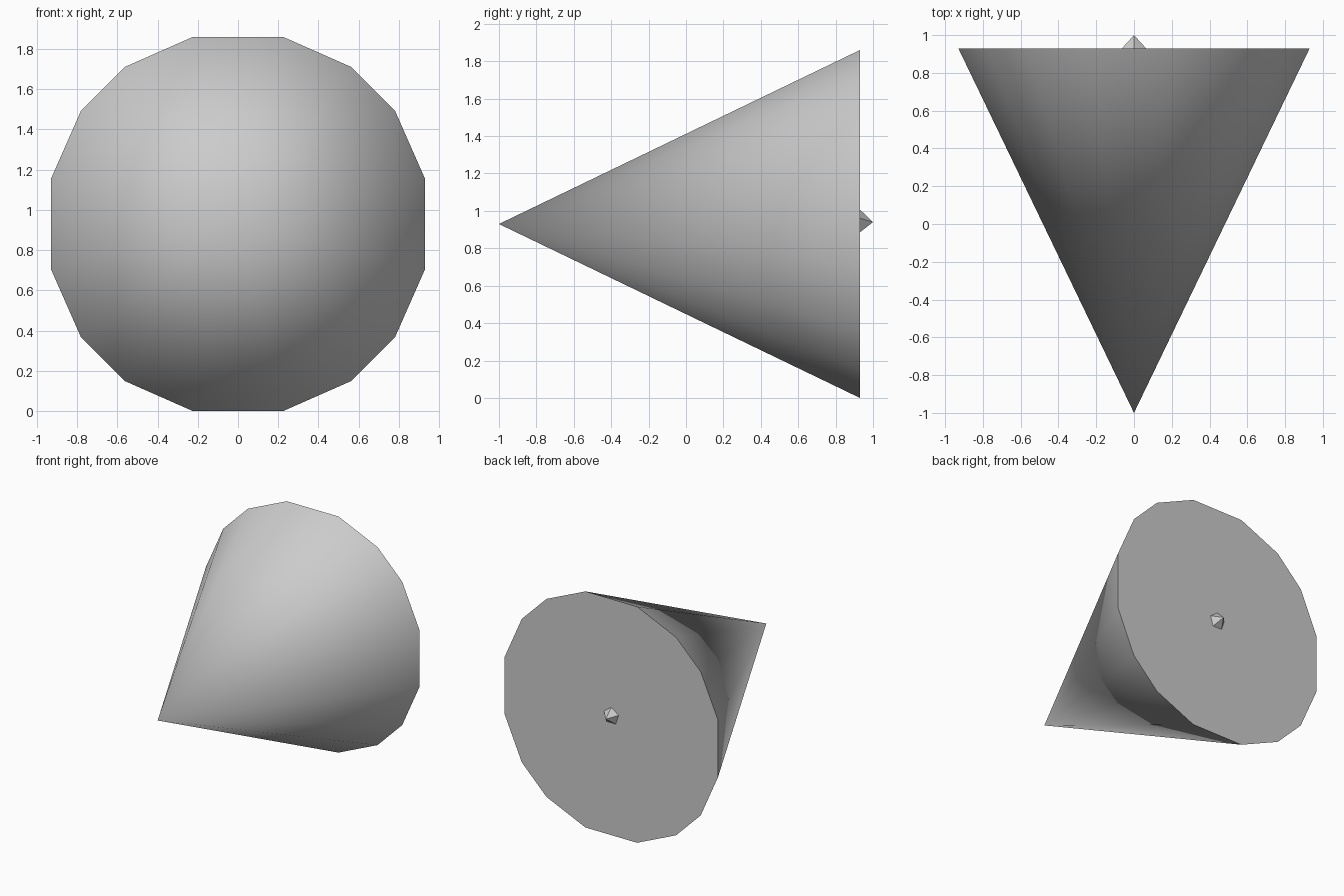
import bpy
import bmesh
import math

if "Cube" in bpy.data.objects:
    bpy.data.objects.remove(bpy.data.objects["Cube"])

grey = bpy.data.materials.new("plain grey")
grey.diffuse_color = (0.6, 0.6, 0.6, 1)
grey.use_nodes = True
grey.node_tree.nodes["Principled BSDF"].inputs["Base Color"].default_value = grey.diffuse_color


def pointed_solid(name, ring, base_y, tip):
    """Closed pyramid: ring of (x, z) points at base_y joined to a tip."""
    bm = bmesh.new()
    base = [bm.verts.new((x, base_y, z)) for x, z in ring]
    apex = bm.verts.new(tip)
    bm.faces.new(base)
    for i, v in enumerate(base):
        bm.faces.new((v, apex, base[(i + 1) % len(base)]))
    bmesh.ops.recalc_face_normals(bm, faces=bm.faces)
    mesh = bpy.data.meshes.new(name)
    bm.to_mesh(mesh)
    bm.free()
    mesh.materials.append(grey)
    ob = bpy.data.objects.new(name, mesh)
    bpy.context.collection.objects.link(ob)
    return ob


# Main cone: sixteen-sided rim, mirrored from one quarter outline
MID = 0.93
quarter = [(0.93, 0.225), (0.78, 0.565), (0.565, 0.78), (0.225, 0.93)]
half = quarter + [(-x, z) for x, z in reversed(quarter)]
rim = [(x, MID + z) for x, z in half] + [(-x, MID - z) for x, z in half]
cone = pointed_solid("cone_body", rim, 0.93, (0, -1, MID))

# Small five-sided point standing out of the flat back
nub_ring = [(0.072 * math.sin(a), 0.94 + 0.072 * math.cos(a))
            for a in (math.tau * i / 5 for i in range(5))]
pointed_solid("back_point", nub_ring, 0.925, (0, 1, 0.94))

# Smooth cone side, sharp rim
bpy.context.view_layer.objects.active = cone
cone.select_set(True)
bpy.ops.object.shade_smooth_by_angle(angle=math.radians(40))
